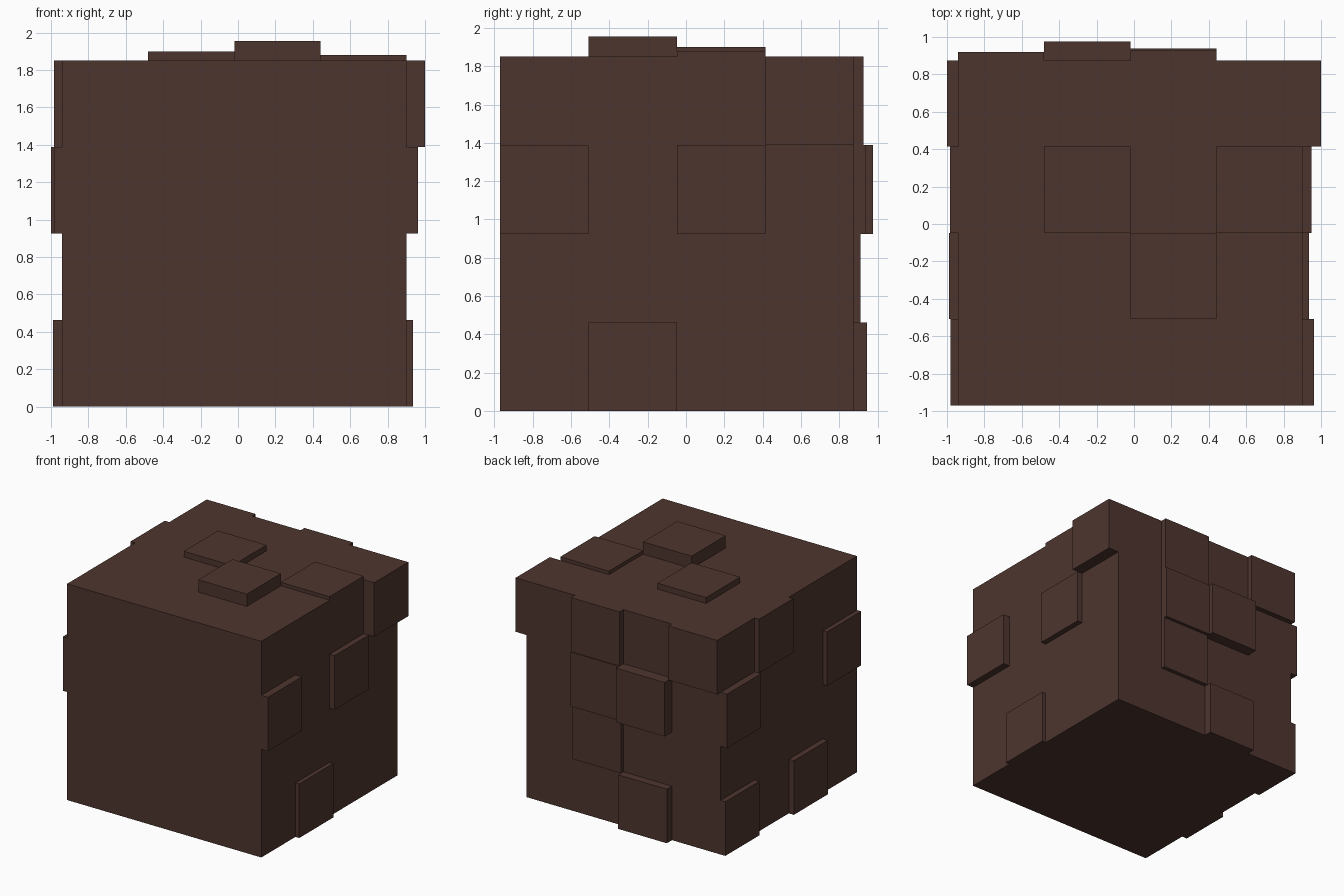
import bpy, bmesh
from mathutils import Matrix, Vector

if "Cube" in bpy.data.objects:
    bpy.data.objects.remove(bpy.data.objects["Cube"])

# Body cube: a 4 x 4 grid of cells on each side
LOW = Vector((-0.94, -0.97, 0.0))
SIZE = Vector((1.84, 1.845, 1.85))
HIGH = LOW + SIZE
CELLS = 4

# Raised cells: (axis, side) -> (column, row, how far the cell stands out)
RAISED = {
    ("z", 1): [(1, 2, 0.05), (2, 1, 0.105), (3, 2, 0.03)],                      # top: x, y
    ("x", 1): [(0, 2, 0.062), (2, 2, 0.048), (1, 0, 0.036), (3, 3, 0.10)],      # right: y, z
    ("x", -1): [(3, 2, 0.06), (0, 2, 0.04), (2, 3, 0.043), (3, 0, 0.045),
                (1, 0, 0.048)],                                                 # left: y, z
    ("y", 1): [(0, 3, 0.045), (2, 3, 0.052), (2, 2, 0.062), (1, 2, 0.10),
               (2, 1, 0.035), (1, 0, 0.07)],                                    # back: x, z
}

bm = bmesh.new()
bmesh.ops.create_cube(bm, size=1, matrix=Matrix.Translation((LOW + HIGH) / 2)
                      @ Matrix.Diagonal((*SIZE, 1)))
bmesh.ops.subdivide_edges(bm, edges=bm.edges[:], cuts=CELLS - 1, use_grid_fill=True)


def cell_centre(axis, side, col, row):
    a = "xyz".index(axis)
    u, v = [i for i in range(3) if i != a]
    c = Vector()
    c[a] = HIGH[a] if side > 0 else LOW[a]
    c[u] = LOW[u] + SIZE[u] * (col + 0.5) / CELLS
    c[v] = LOW[v] + SIZE[v] * (row + 0.5) / CELLS
    return c


# Pick every cell first, then push each one straight out
picked = []
for (axis, side), cells in RAISED.items():
    for col, row, height in cells:
        centre = cell_centre(axis, side, col, row)
        face = min(bm.faces, key=lambda f: (f.calc_center_median() - centre).length)
        picked.append((face, height))

for face, height in picked:
    offset = face.normal.copy() * height
    new = bmesh.ops.extrude_discrete_faces(bm, faces=[face])["faces"][0]
    bmesh.ops.translate(bm, verts=new.verts[:], vec=offset)

mesh = bpy.data.meshes.new("earth_block")
bm.to_mesh(mesh)
bm.free()
block = bpy.data.objects.new("earth_block", mesh)
bpy.context.collection.objects.link(block)

# Dark brown
brown = bpy.data.materials.new("dark_brown")
brown.diffuse_color = (0.076, 0.036, 0.028, 1)
brown.use_nodes = True
brown.node_tree.nodes["Principled BSDF"].inputs["Base Color"].default_value = brown.diffuse_color
mesh.materials.append(brown)
